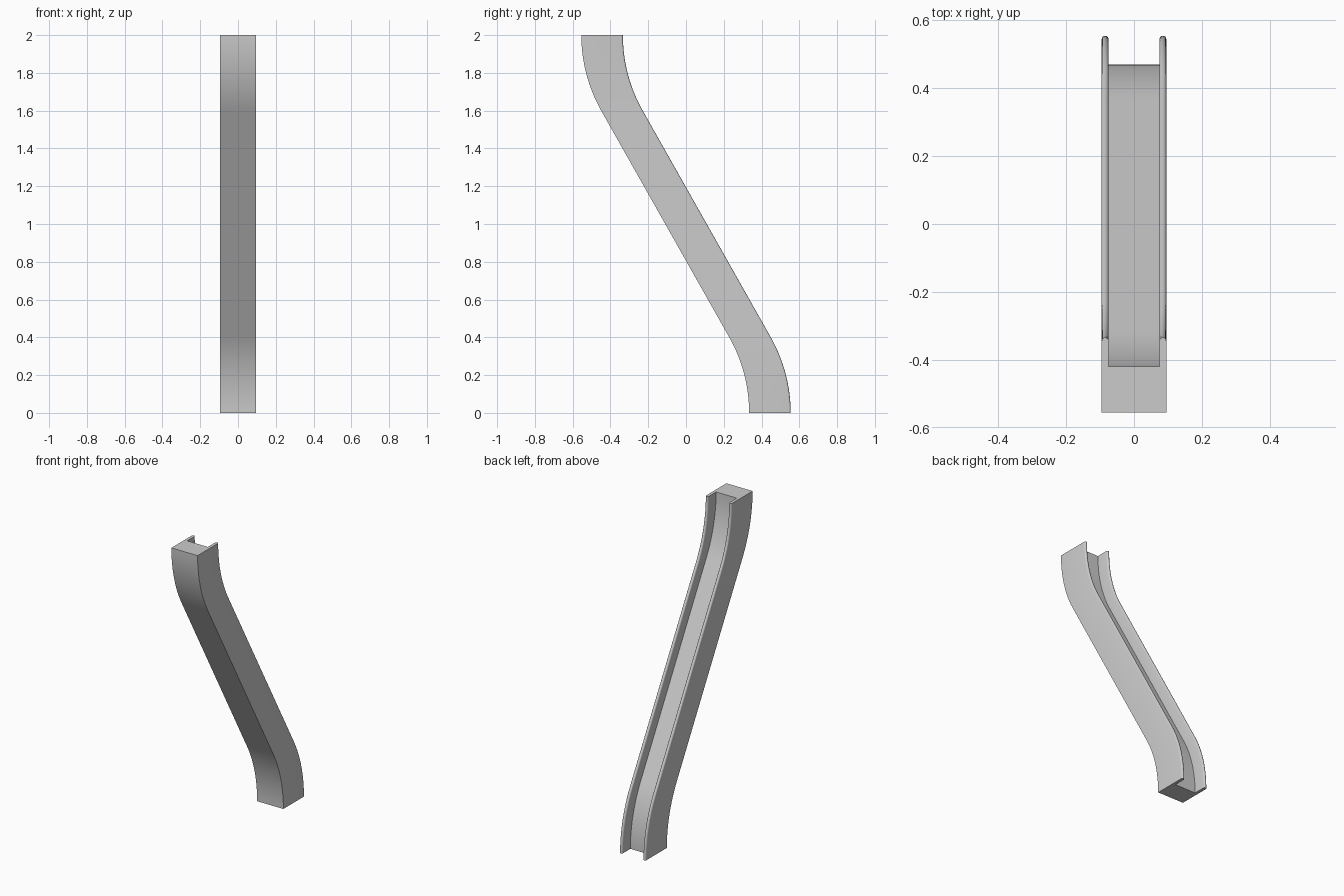
import bpy, bmesh
from math import sin, cos, asin, atan2, pi

if "Cube" in bpy.data.objects:
    bpy.data.objects.remove(bpy.data.objects["Cube"])

HALF_W, INNER, HALF_D, FLOOR = 0.095, 0.075, 0.11, 0.025
BEND, ARC_STEPS, RIM_STEPS = 0.4, 16, 8

# S-shaped centre line: upper arc, straight run, lower arc (point-symmetric)
knee_y, knee_z = 0.339, 0.6
angle = atan2(knee_y, knee_z)
radius = BEND / sin(angle)
end_y = knee_y + radius * (1 - cos(angle))
lower = []
for i in range(ARC_STEPS + 1):
    a = asin(BEND / radius) * i / ARC_STEPS
    lower.append((end_y - radius * (1 - cos(a)), radius * sin(a)))
path = lower + [(-y, 2 - z) for y, z in reversed(lower)]

# U-shaped cross-section with rounded rims, mirrored about x = 0
rim_r = (HALF_W - INNER) / 2
rim_x, rim_y = (HALF_W + INNER) / 2, HALF_D - rim_r
right = [(HALF_W, -HALF_D)]
right += [(rim_x + rim_r * cos(pi * i / RIM_STEPS), rim_y + rim_r * sin(pi * i / RIM_STEPS))
          for i in range(RIM_STEPS + 1)]
right.append((INNER, FLOOR))
profile = right + [(-x, y) for x, y in reversed(right)]

# Channel: horizontal section swept along the centre line, ends capped
bm = bmesh.new()
rings = [[bm.verts.new((x, y + cy, cz)) for x, y in profile] for cy, cz in path]
n = len(profile)
for a, b in zip(rings, rings[1:]):
    for i in range(n):
        j = (i + 1) % n
        bm.faces.new((a[i], a[j], b[j], b[i]))
bm.faces.new(list(reversed(rings[0])))
bm.faces.new(rings[-1])
bmesh.ops.recalc_face_normals(bm, faces=bm.faces)
mesh = bpy.data.meshes.new("curved_channel")
bm.to_mesh(mesh)
bm.free()
channel = bpy.data.objects.new("curved_channel", mesh)
bpy.context.collection.objects.link(channel)
bpy.context.view_layer.objects.active = channel
channel.select_set(True)
bpy.ops.object.shade_smooth_by_angle(angle=pi / 6)
